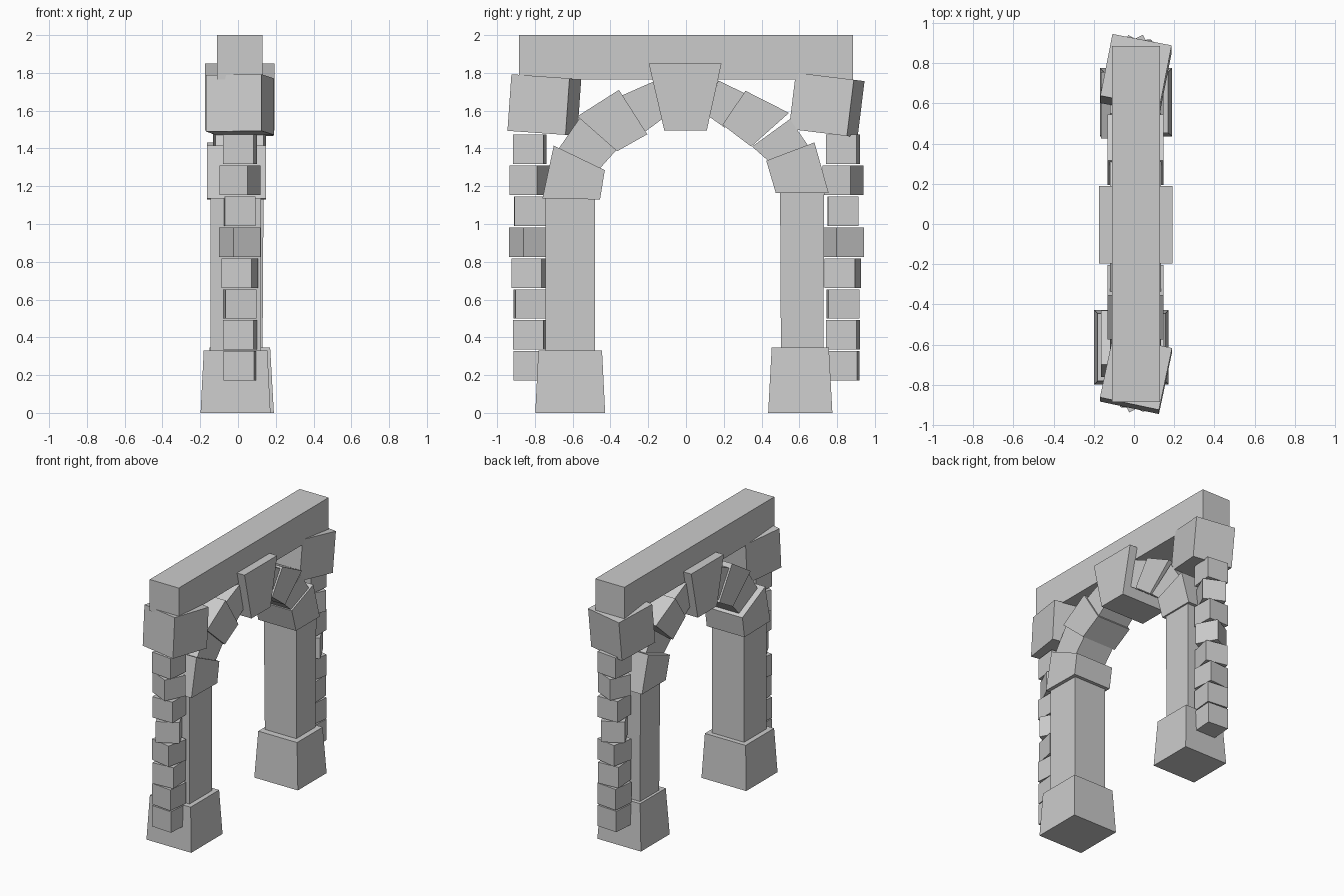
import bpy
import bmesh
from math import radians
from mathutils import Matrix, Vector

if "Cube" in bpy.data.objects:
    bpy.data.objects.remove(bpy.data.objects["Cube"], do_unlink=True)

stone = bpy.data.materials.new("grey stone")
stone.use_nodes = True
stone.diffuse_color = (0.6, 0.6, 0.6, 1)
bsdf = stone.node_tree.nodes["Principled BSDF"]
bsdf.inputs["Base Color"].default_value = stone.diffuse_color
bsdf.inputs["Roughness"].default_value = 0.9


def finish(name, bm):
    bmesh.ops.recalc_face_normals(bm, faces=bm.faces)
    mesh = bpy.data.meshes.new(name)
    bm.to_mesh(mesh)
    bm.free()
    mesh.materials.append(stone)
    obj = bpy.data.objects.new(name, mesh)
    bpy.context.collection.objects.link(obj)
    return obj


def block(name, size, centre, yaw=0, tilt=0, taper=1):
    """Cuboid with optional turn, lean and narrower top."""
    bm = bmesh.new()
    bmesh.ops.create_cube(bm, size=1)
    for v in bm.verts:
        s = taper if v.co.z > 0 else 1
        v.co = Vector((v.co.x * size[0] * s, v.co.y * size[1] * s, v.co.z * size[2]))
    turn = Matrix.Rotation(radians(tilt), 4, 'X') @ Matrix.Rotation(radians(yaw), 4, 'Z')
    bm.transform(Matrix.Translation(centre) @ turn)
    return finish(name, bm)


def wedge(name, profile, x0, x1):
    """Arch stone: side profile (y, z) extruded across the wall."""
    bm = bmesh.new()
    face = bm.faces.new([bm.verts.new((x0, y, z)) for y, z in profile])
    out = bmesh.ops.extrude_face_region(bm, geom=[face])
    moved = [g for g in out["geom"] if isinstance(g, bmesh.types.BMVert)]
    bmesh.ops.translate(bm, vec=(x1 - x0, 0, 0), verts=moved)
    return finish(name, bm)


# Lintel and the two turned blocks under its ends
block("lintel", (0.24, 1.77, 0.235), (0.01, 0, 1.8825))
block("front_corner_block", (0.3, 0.315, 0.3), (0.01, -0.75, 1.63), -12, -4)
block("back_corner_block", (0.3, 0.315, 0.3), (0.01, 0.745, 1.63), -11, -7)

# Flared bases and piers
block("front_base", (0.37, 0.37, 0.33), (-0.013, -0.613, 0.165), taper=0.91)
block("back_base", (0.36, 0.34, 0.345), (0.01, 0.605, 0.1725), taper=0.89)
block("front_pier", (0.265, 0.263, 0.82), (-0.012, -0.612, 0.735))
block("back_pier", (0.26, 0.225, 0.835), (0.0, 0.615, 0.755), taper=1.04)

# Columns of small, unevenly turned stones on the outer sides
yaws = (-4, -6, 4, -12, 28, 1, -25, -6)
for side, y in (("front", -0.827), ("back", 0.831)):
    for i, yaw in enumerate(yaws):
        block(f"{side}_quoin_{i + 1}", (0.163, 0.163, 0.156),
              (0.01, y, 0.249 + i * 0.1637), yaw)

# Arch stones, from springers up to the keystone
wide, narrow, springer = (-0.133, 0.147), (-0.12, 0.134), (-0.165, 0.147)
arch = {
    "front_springer": ([(-0.76, 1.135), (-0.455, 1.13), (-0.43, 1.285), (-0.70, 1.415)], springer),
    "front_lower_voussoir": ([(-0.68, 1.39), (-0.455, 1.295), (-0.37, 1.39), (-0.56, 1.565)], narrow),
    "front_middle_voussoir": ([(-0.575, 1.57), (-0.365, 1.385), (-0.205, 1.475), (-0.355, 1.71)], wide),
    "front_upper_voussoir": ([(-0.34, 1.68), (-0.215, 1.49), (-0.12, 1.56), (-0.17, 1.755)], narrow),
    "keystone": ([(-0.197, 1.85), (-0.115, 1.495), (0.11, 1.495), (0.188, 1.85)], (-0.175, 0.192)),
    "back_upper_voussoir": ([(0.17, 1.76), (0.12, 1.57), (0.205, 1.51), (0.315, 1.69)], narrow),
    "back_middle_voussoir": ([(0.315, 1.705), (0.193, 1.525), (0.345, 1.41), (0.545, 1.588)], wide),
    "back_lower_voussoir": ([(0.55, 1.555), (0.35, 1.41), (0.44, 1.33), (0.65, 1.41)], narrow),
    "back_springer": ([(0.755, 1.165), (0.68, 1.432), (0.425, 1.335), (0.475, 1.165)], springer),
}
for name, (profile, (x0, x1)) in arch.items():
    wedge(name, profile, x0, x1)
